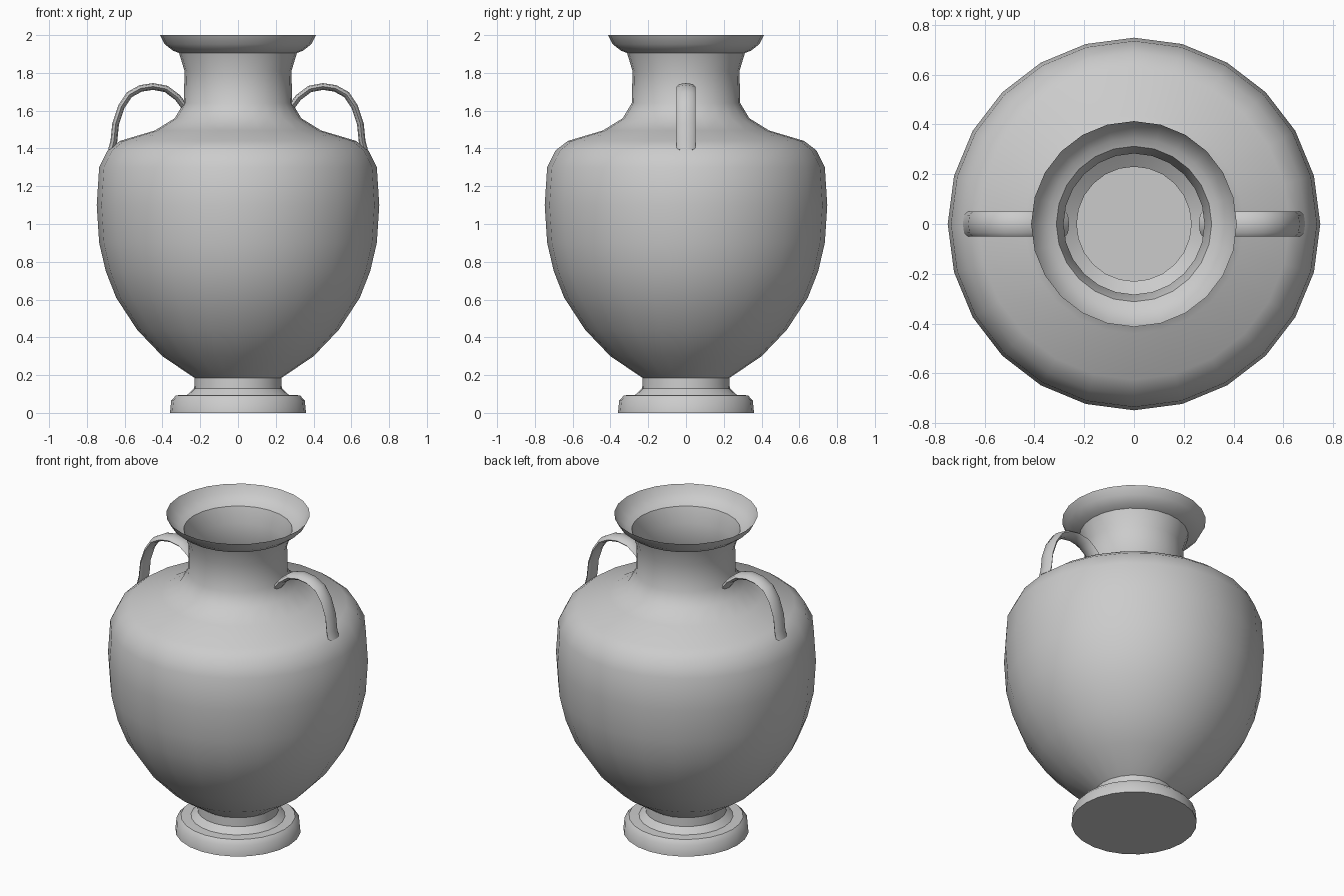
import bpy, bmesh, math
from mathutils import Vector

if "Cube" in bpy.data.objects:
    bpy.data.objects.remove(bpy.data.objects["Cube"], do_unlink=True)

clay = bpy.data.materials.new("grey clay")
clay.use_nodes = True
clay.diffuse_color = (0.6, 0.6, 0.6, 1)
clay.node_tree.nodes["Principled BSDF"].inputs["Base Color"].default_value = (0.6, 0.6, 0.6, 1)


def finish(bm, name, angle):
    """Turn a bmesh into a smooth-shaded object that keeps its sharp edges."""
    mesh = bpy.data.meshes.new(name)
    bm.to_mesh(mesh)
    bm.free()
    mesh.materials.append(clay)
    obj = bpy.data.objects.new(name, mesh)
    bpy.context.collection.objects.link(obj)
    bpy.ops.object.select_all(action='DESELECT')
    obj.select_set(True)
    bpy.context.view_layer.objects.active = obj
    bpy.ops.object.shade_smooth_by_angle(angle=math.radians(angle))
    return obj


def skin(bm, rings):
    """Join successive rings of vertices with quads."""
    for low, high in zip(rings, rings[1:]):
        n = len(low)
        for i in range(n):
            j = (i + 1) % n
            bm.faces.new((low[i], low[j], high[j], high[i]))


def lathe(name, profile, sides=24):
    """Spin (radius, height) points about z; the bottom is capped, the top open."""
    bm = bmesh.new()
    rings = []
    for r, z in profile:
        turn = [2 * math.pi * i / sides for i in range(sides)]
        rings.append([bm.verts.new((r * math.cos(a), r * math.sin(a), z)) for a in turn])
    skin(bm, rings)
    bm.faces.new(rings[0][::-1])
    return finish(bm, name, 40)


def handle(name, side, path, half_width=0.05, half_thick=0.018, sides=8):
    """Sweep a flat oval along an (x, z) path."""
    bm = bmesh.new()
    points = [Vector((side * x, 0, z)) for x, z in path]
    rings = []
    for i, p in enumerate(points):
        along = (points[min(i + 1, len(points) - 1)] - points[max(i - 1, 0)]).normalized()
        across = Vector((0, 1, 0))
        out = along.cross(across)
        turn = [2 * math.pi * k / sides for k in range(sides)]
        rings.append([bm.verts.new(p + across * half_width * math.cos(a)
                                   + out * half_thick * math.sin(a)) for a in turn])
    skin(bm, rings)
    bm.faces.new(rings[0])
    bm.faces.new(rings[-1])
    bmesh.ops.recalc_face_normals(bm, faces=bm.faces)
    return finish(bm, name, 60)


# Foot, belly, shoulder, neck and flared lip in one thin shell
vase_profile = [
    (0.36, 0), (0.354, 0.065), (0.328, 0.093), (0.27, 0.095), (0.232, 0.13), (0.23, 0.185),
    (0.40, 0.30), (0.534, 0.44), (0.645, 0.61), (0.70, 0.75), (0.735, 0.9),
    (0.748, 1.1), (0.735, 1.3), (0.69, 1.39), (0.625, 1.44), (0.44, 1.495),
    (0.335, 1.56), (0.287, 1.64), (0.283, 1.81), (0.312, 1.905), (0.345, 1.918),
    (0.388, 1.952), (0.413, 2.0)]
lathe("vase_body", vase_profile)

# Two looped handles from the shoulder to the neck
handle_path = [
    (0.67, 1.39), (0.657, 1.44), (0.648, 1.53), (0.618, 1.62), (0.575, 1.685),
    (0.515, 1.718), (0.45, 1.728), (0.38, 1.715), (0.32, 1.67), (0.275, 1.61)]
handle("left_handle", 1, handle_path)
handle("right_handle", -1, handle_path)
